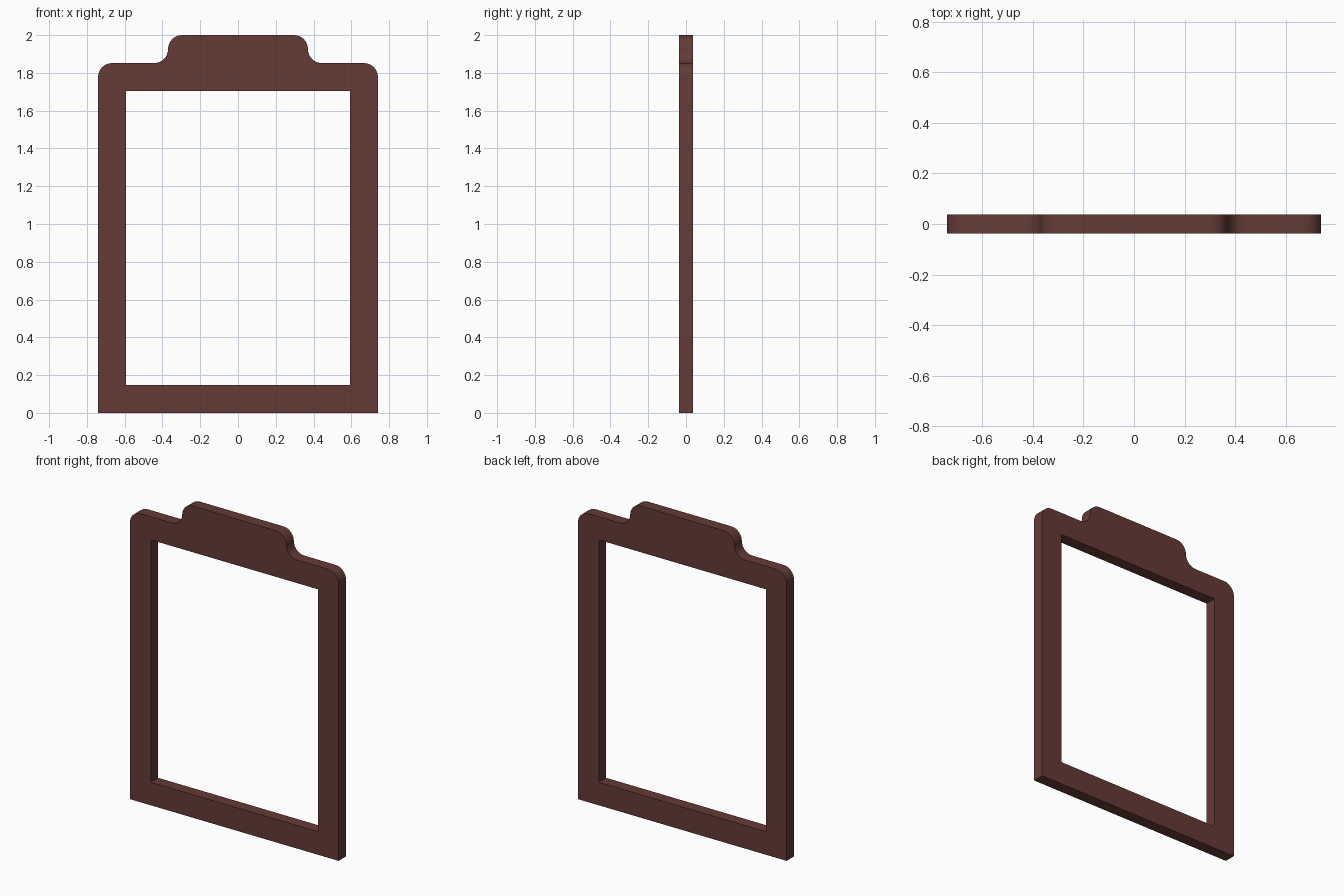
import bpy, bmesh, math

if "Cube" in bpy.data.objects:
    bpy.data.objects.remove(bpy.data.objects["Cube"])

U = 2 / 13.5          # frame bar width
R = U / 2             # corner radius
DEPTH = U / 2         # frame thickness


def arc(cx, cz, start, end, steps=8):
    """Points along a rounded corner, angles in degrees."""
    return [(cx + R * math.cos(math.radians(start + (end - start) * i / steps)),
             cz + R * math.sin(math.radians(start + (end - start) * i / steps)))
            for i in range(steps + 1)]


# Right half of the outer outline, from the foot up to the raised tab
side, shoulder, tab, top = 5 * U, 12.5 * U, 2.5 * U, 2.0
right = [(side, 0)]
right += arc(side - R, shoulder - R, 0, 90)       # outer corner
right += arc(tab + R, shoulder + R, 270, 180)     # inner fillet beside the tab
right += arc(tab - R, top - R, 0, 90)[1:]         # tab corner
outer = right + [(-x, z) for x, z in reversed(right)]

# Rectangular opening
hole = [(-4 * U, U), (-4 * U, 11.5 * U), (4 * U, 11.5 * U), (4 * U, U)]

# Fill both outlines as one extruded plate with a hole
curve = bpy.data.curves.new("frame_outline", 'CURVE')
curve.dimensions = '2D'
curve.fill_mode = 'BOTH'
curve.extrude = DEPTH / 2
for pts in (outer, hole):
    s = curve.splines.new('POLY')
    s.points.add(len(pts) - 1)
    for p, (x, z) in zip(s.points, pts):
        p.co = (x, z, 0, 1)
    s.use_cyclic_u = True
frame = bpy.data.objects.new("frame", curve)
bpy.context.collection.objects.link(frame)
frame.rotation_euler.x = math.pi / 2
bpy.context.view_layer.objects.active = frame
frame.select_set(True)
bpy.ops.object.convert(target='MESH')
bpy.ops.object.transform_apply(location=False, rotation=True, scale=False)

# Weld the plate into one solid
bm = bmesh.new()
bm.from_mesh(frame.data)
bmesh.ops.remove_doubles(bm, verts=bm.verts, dist=1e-4)
bmesh.ops.recalc_face_normals(bm, faces=bm.faces)
bm.to_mesh(frame.data)
bm.free()
bpy.ops.object.shade_smooth_by_angle(angle=math.radians(30))

# Dark reddish brown wood
wood = bpy.data.materials.new("dark red brown")
wood.diffuse_color = (0.13, 0.044, 0.036, 1)
wood.use_nodes = True
wood.node_tree.nodes["Principled BSDF"].inputs["Base Color"].default_value = wood.diffuse_color
frame.data.materials.clear()
frame.data.materials.append(wood)
